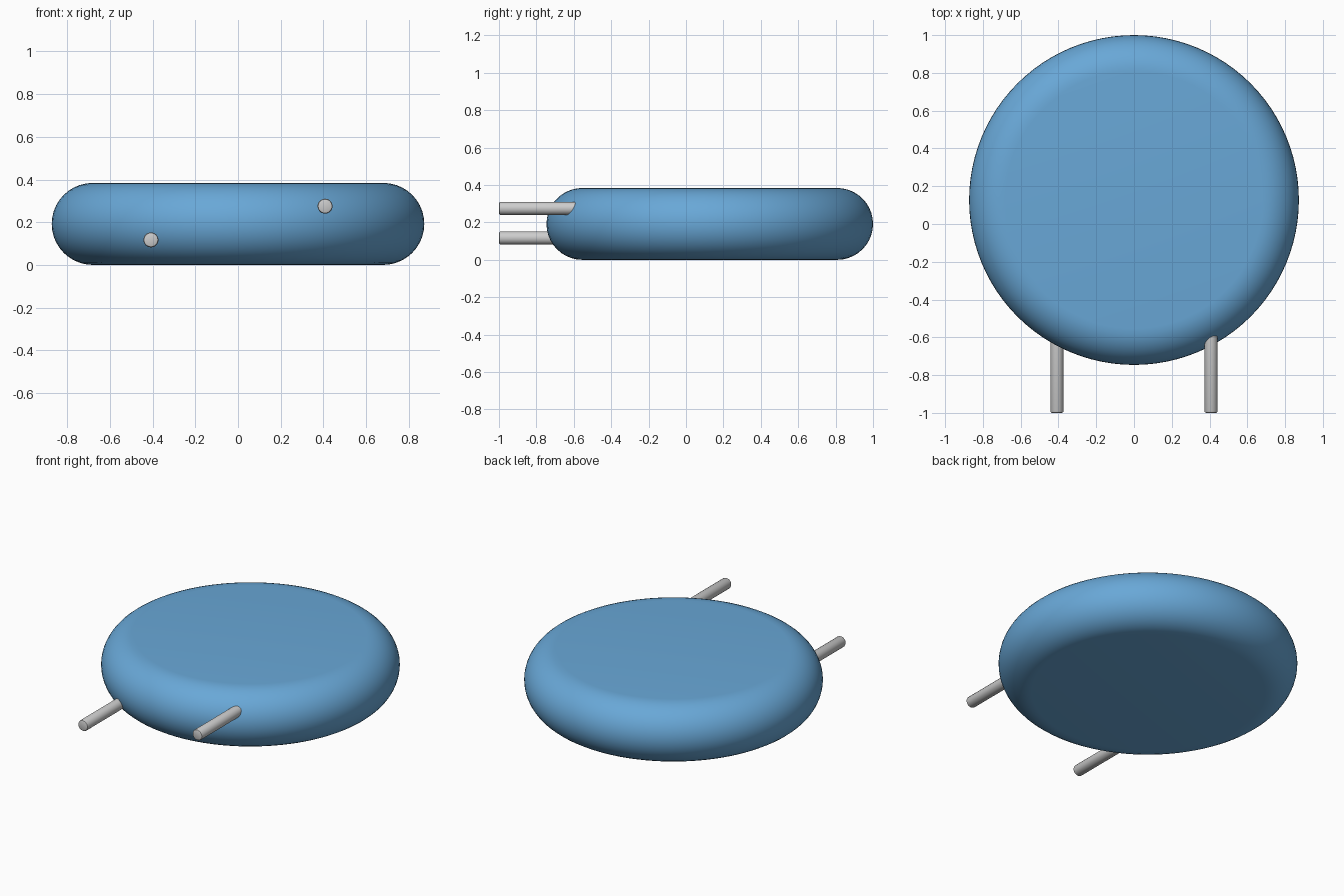
import bpy, bmesh
from math import sin, cos, pi
from mathutils import Matrix, Vector

if "Cube" in bpy.data.objects:
    bpy.data.objects.remove(bpy.data.objects["Cube"])


def lathe(name, profile, segments, matrix, angle):
    """Revolve a (radius, height) profile around z, then place it."""
    bm = bmesh.new()
    verts = [bm.verts.new((r, 0, z)) for r, z in profile]
    edges = [bm.edges.new(p) for p in zip(verts, verts[1:])]
    bmesh.ops.spin(bm, geom=verts + edges, cent=(0, 0, 0), axis=(0, 0, 1),
                   angle=2 * pi, steps=segments, use_duplicate=False)
    bmesh.ops.remove_doubles(bm, verts=bm.verts, dist=1e-5)
    bmesh.ops.recalc_face_normals(bm, faces=bm.faces)
    mesh = bpy.data.meshes.new(name)
    bm.to_mesh(mesh)
    bm.free()
    obj = bpy.data.objects.new(name, mesh)
    bpy.context.collection.objects.link(obj)
    obj.matrix_world = matrix
    bpy.ops.object.select_all(action='DESELECT')
    obj.select_set(True)
    bpy.context.view_layer.objects.active = obj
    bpy.ops.object.shade_smooth_by_angle(angle=angle)
    return obj


# Coated disc body: flat faces with a fully rounded rim
R, EDGE, CY = 0.873, 0.192, 0.127
rim = [(R - EDGE + EDGE * cos(a), EDGE + EDGE * sin(a))
       for a in (-pi / 2 + pi * i / 20 for i in range(21))]
body = lathe("disc_body", [(0, 0)] + rim + [(0, 2 * EDGE)], 96,
             Matrix.Translation((0, CY, 0)), 0.6)
blue = bpy.data.materials.new("blue_coating")
blue.diffuse_color = (0.14, 0.39, 0.68, 1)
blue.use_nodes = True
blue.node_tree.nodes["Principled BSDF"].inputs["Base Color"].default_value = blue.diffuse_color
body.data.materials.append(blue)

# Wire leads: offset to opposite faces of the disc, softened tips
LEAD_R, LENGTH, BEVEL = 0.035, 0.5, 0.009
lead_profile = [(0, 0), (LEAD_R - BEVEL, 0), (LEAD_R - BEVEL * 0.3, BEVEL * 0.3),
                (LEAD_R, BEVEL), (LEAD_R, LENGTH), (0, LENGTH)]
for name, x, z in (("left_lead", -0.408, 0.117), ("right_lead", 0.408, 0.275)):
    place = Matrix.Translation(Vector((x, -1, z))) @ Matrix.Rotation(-pi / 2, 4, 'X')
    lathe(name, lead_profile, 32, place, 0.6)
